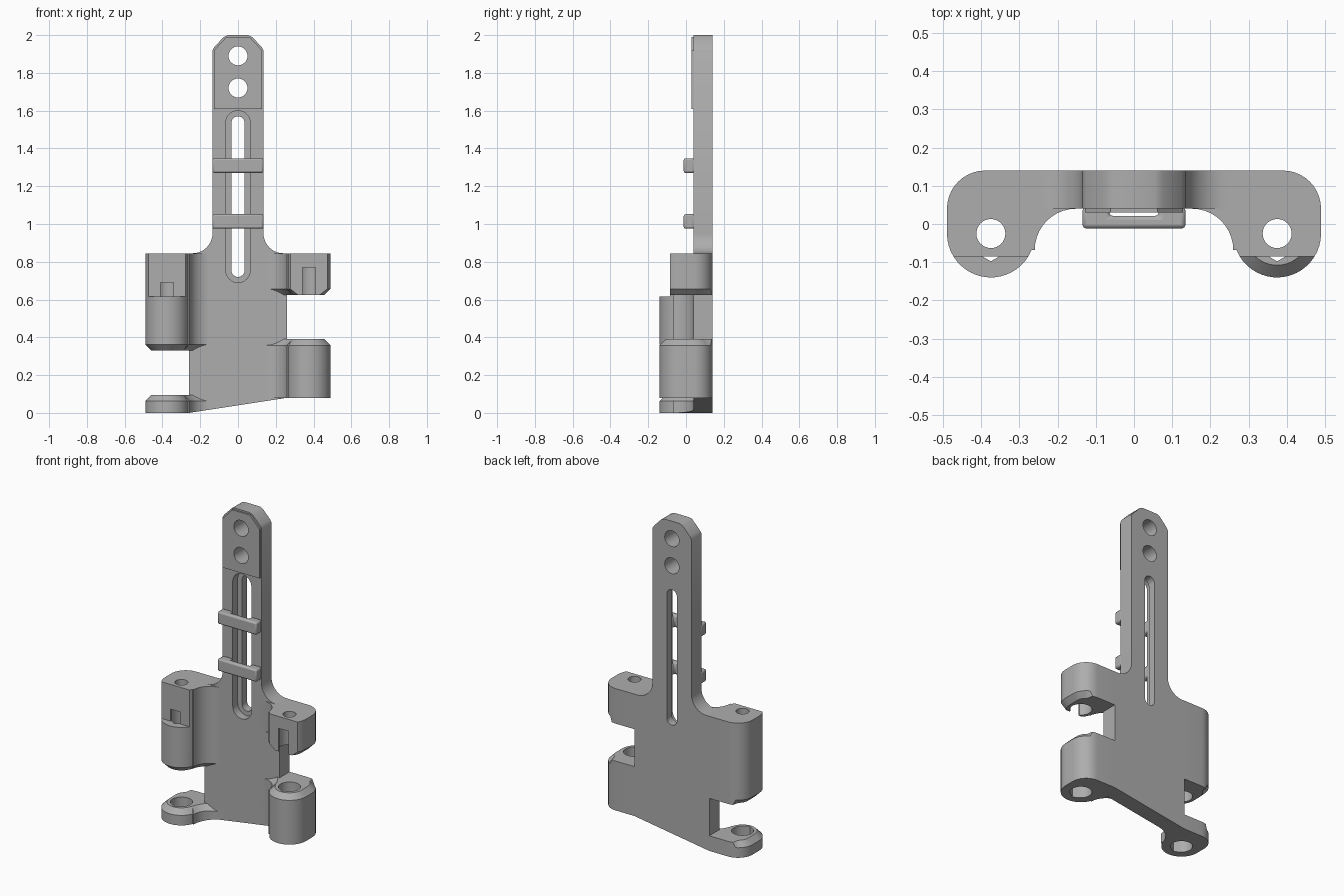
import bpy, bmesh
from math import sin, cos, radians, pi

default = bpy.data.objects.get("Cube")
if default:
    bpy.data.objects.remove(default)

gray = bpy.data.materials.new("plain gray")
gray.use_nodes = True
color = (0.42, 0.42, 0.42, 1)
gray.diffuse_color = color
gray.node_tree.nodes["Principled BSDF"].inputs["Base Color"].default_value = color


def arc(cx, cy, r, a, b, n=10):
    angles = [radians(a + (b - a) * i / n) for i in range(n + 1)]
    return [(cx + r * cos(t), cy + r * sin(t)) for t in angles]


def prism(name, pts, lo, hi, axis="z", chamfer_z=None):
    """Extrude a 2D outline along z or y, optionally chamfering one end."""
    place = (lambda p, h: (p[0], p[1], h)) if axis == "z" else (lambda p, h: (p[0], h, p[1]))
    bm = bmesh.new()
    rings = [[bm.verts.new(place(p, h)) for p in pts] for h in (lo, hi)]
    bm.faces.new(rings[0])
    bm.faces.new(rings[1])
    for i in range(len(pts)):
        j = (i + 1) % len(pts)
        bm.faces.new((rings[0][i], rings[0][j], rings[1][j], rings[1][i]))
    bmesh.ops.recalc_face_normals(bm, faces=bm.faces)
    if chamfer_z is not None:
        def on_rim(e):
            mid = (e.verts[0].co + e.verts[1].co) / 2
            flat = all(abs(v.co.z - chamfer_z) < 1e-4 for v in e.verts)
            return flat and mid.y < 0.132 and abs(mid.x) > 0.16
        bmesh.ops.bevel(bm, geom=[e for e in bm.edges if on_rim(e)], offset=0.032,
                        segments=1, affect="EDGES", clamp_overlap=False)
    mesh = bpy.data.meshes.new(name)
    bm.to_mesh(mesh)
    bm.free()
    mesh.materials.append(gray)
    obj = bpy.data.objects.new(name, mesh)
    bpy.context.collection.objects.link(obj)
    return obj


def box(name, x, y, z):
    return prism(name, [(x[0], y[0]), (x[1], y[0]), (x[1], y[1]), (x[0], y[1])], *z)


def combine(target, other, operation="DIFFERENCE"):
    mod = target.modifiers.new("shape", "BOOLEAN")
    mod.operation, mod.object, mod.solver = operation, other, "EXACT"
    bpy.context.view_layer.objects.active = target
    bpy.ops.object.modifier_apply(modifier=mod.name)
    bpy.data.objects.remove(other)


def bevel(obj, width):
    mod = obj.modifiers.new("soft edge", "BEVEL")
    mod.width, mod.segments = width, 2


def stadium(w, z0, z1):
    return arc(0, z1 - w, w, 0, 180, 16) + arc(0, z0 + w, w, 180, 360, 16)


# Flat plate flowing into the tall arm
half = [(0.26, 0.845)] + arc(0.24, 0.95, 0.105, 270, 180) + \
       [(0.135, 1.92), (0.125, 1.938), (0.075, 1.99), (0.055, 2.0)]
outline = [(-0.26, 0), (0.26, 0.08)] + half + [(-x, z) for x, z in reversed(half)]
bracket = prism("bracket", outline, 0.04, 0.14, "y")

# Four barrel lugs sharing one plan outline
HX, HY = 0.375, -0.025
plan = [(0.08, 0.14)] + arc(0.39, 0.04, 0.1, 90, 0) + \
    arc(HX, HY, 0.115, 0, -158, 20) + arc(0.152, -0.068, 0.108, 0, 90) + [(0.08, 0.04)]
lugs = [("upper_left_lug", 1, 0.625, 0.845, 0.625),
        ("lower_left_lug", 1, 0.08, 0.39, 0.39),
        ("upper_right_lug", -1, 0.33, 0.845, 0.33),
        ("lower_right_lug", -1, 0.0, 0.095, 0.095)]
for name, side, lo, hi, rim in lugs:
    combine(bracket, prism(name, [(side * x, y) for x, y in plan], lo, hi, "z", rim), "UNION")

# Slanted underside
combine(bracket, prism("underside_cutter", [(-0.26, 0), (0.26, 0.08), (0.26, -0.1), (-0.26, -0.1)],
                       -0.3, 0.3, "y"))

# Pointed bores, small top holes, flattened upper fronts and notches
for side, bore_top in ((1, 0.77), (-1, 0.69)):
    drop = arc(HX, HY, 0.063, -60, 240, 30) + [(HX, HY - 0.0727)]
    combine(bracket, prism("bore_cutter", [(side * x, y) for x, y in drop], -0.1, bore_top))
    pin = arc(side * HX, HY, 0.038, 0, 348.75, 31)
    combine(bracket, prism("pin_cutter", pin, 0.5, 1))
    cx = side * HX
    combine(bracket, box("front_cutter", (cx - 0.14, cx + 0.14), (-0.3, -0.085), (0.615, 1)))
    combine(bracket, box("notch_cutter", (cx - 0.034, cx + 0.034), (-0.09, -0.05), (0.615, bore_top)))

# Raised pad near the tip
pad = [(-0.128, 1.61), (0.128, 1.61), (0.128, 1.918), (0.062, 1.99), (-0.062, 1.99), (-0.128, 1.918)]
combine(bracket, prism("tip_pad", pad, 0.03, 0.06, "y"), "UNION")

# Long slot with a wider front recess, and two round holes
combine(bracket, prism("recess_cutter", stadium(0.065, 0.69, 1.6), 0, 0.09, "y"))
combine(bracket, prism("slot_cutter", stadium(0.035, 0.72, 1.57), 0, 0.3, "y"))
for z in (1.72, 1.89):
    combine(bracket, prism("hole_cutter", arc(0, z, 0.05, 0, 348.75, 31), -0.1, 0.3, "y"))

# Bridging straps with a passage behind them
parts = [bracket]
for name, z0, z1 in (("lower_strap", 0.975, 1.052), ("upper_strap", 1.27, 1.348)):
    strap = box(name, (-0.135, 0.135), (-0.012, 0.045), (z0, z1))
    combine(strap, box("passage_cutter", (-0.065, 0.065), (0.021, 0.1), (z0 - 0.1, z1 + 0.1)))
    bevel(strap, 0.01)
    parts.append(strap)

for obj in parts:
    bpy.ops.object.select_all(action="DESELECT")
    obj.select_set(True)
    bpy.context.view_layer.objects.active = obj
    bpy.ops.object.shade_smooth_by_angle(angle=pi / 6)
